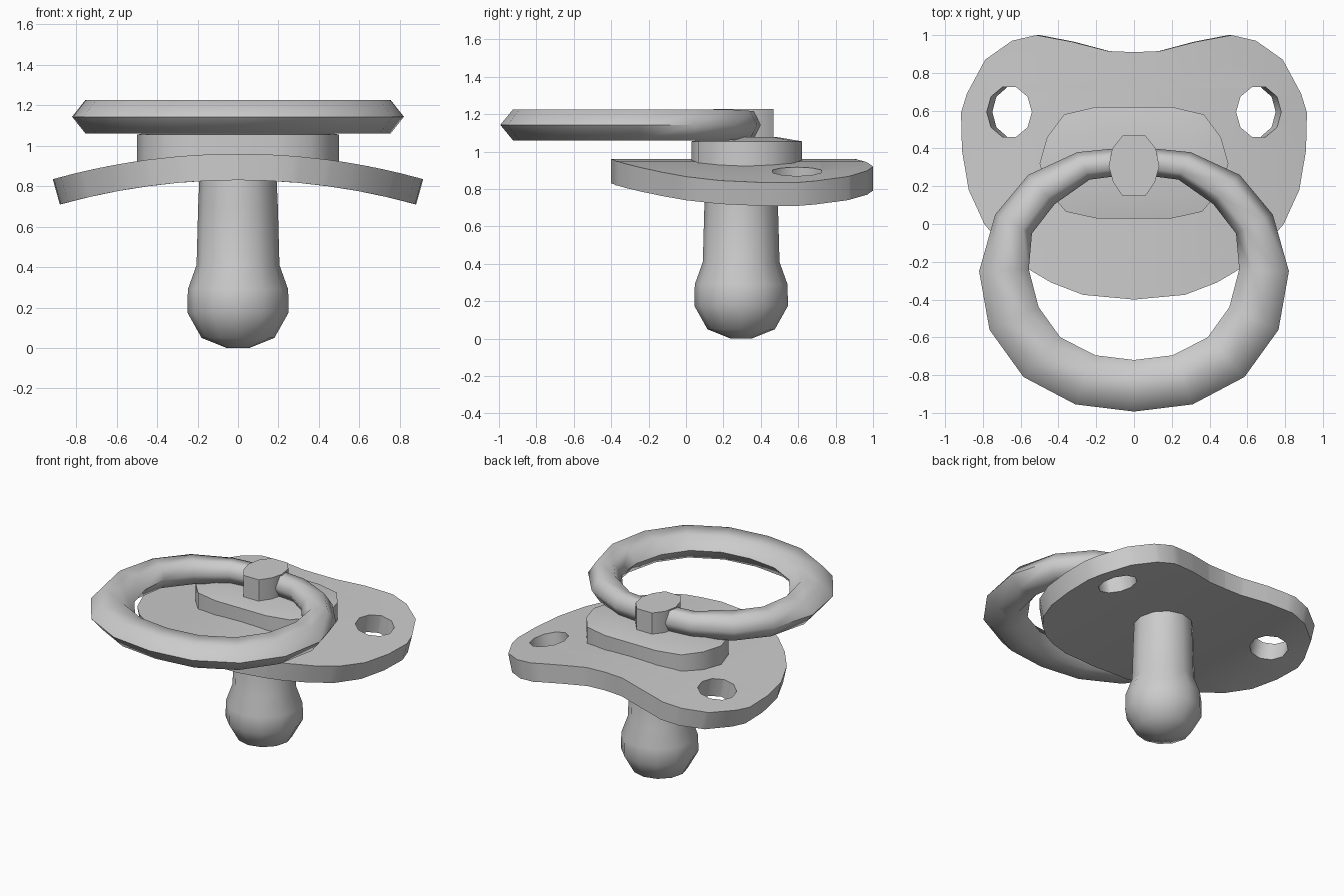
import bpy, bmesh
from math import sin, cos, pi, radians
from mathutils import Vector

if "Cube" in bpy.data.objects:
    bpy.data.objects.remove(bpy.data.objects["Cube"])


def finish(name, bm, angle=40):
    bmesh.ops.recalc_face_normals(bm, faces=bm.faces)
    me = bpy.data.meshes.new(name)
    bm.to_mesh(me)
    bm.free()
    ob = bpy.data.objects.new(name, me)
    bpy.context.collection.objects.link(ob)
    bpy.ops.object.select_all(action='DESELECT')
    ob.select_set(True)
    bpy.context.view_layer.objects.active = ob
    bpy.ops.object.shade_smooth_by_angle(angle=radians(angle))
    return ob


def mirrored(half):
    """Close a right-hand half outline across x = 0."""
    return half + [(-x, y) for x, y in reversed(half) if x > 1e-4]


def bridge(bm, rings, closed=False):
    for i in range(len(rings) if closed else len(rings) - 1):
        a, b = rings[i], rings[(i + 1) % len(rings)]
        for j in range(len(a)):
            k = (j + 1) % len(a)
            bm.faces.new((a[j], a[k], b[k], b[j]))


def prism(name, outline, z0, z1, dome=0.0):
    bm = bmesh.new()
    rings = [[bm.verts.new((x, y, z)) for x, y in outline] for z in (z0, z1)]
    bridge(bm, rings)
    bm.faces.new(rings[0][::-1])
    top = bm.faces.new(rings[1])
    if dome:
        bmesh.ops.recalc_face_normals(bm, faces=bm.faces)
        bmesh.ops.inset_region(bm, faces=[top], thickness=0.13)
        for v in top.verts:
            v.co.z += dome
    return finish(name, bm)


# Shield: flat outline with two holes, sliced in x and wrapped over a cylinder
R, T = 3.4, 0.13
shield = mirrored([(0, 0.91), (0.135, 0.915), (0.33, 0.965), (0.52, 1.0), (0.65, 0.97),
                   (0.795, 0.87), (0.895, 0.69), (0.927, 0.59), (0.922, 0.39), (0.885, 0.18),
                   (0.80, 0.0), (0.69, -0.13), (0.56, -0.24), (0.44, -0.31), (0.27, -0.375), (0, -0.4)])
holes = [[(s * 0.665 + 0.122 * cos(i * pi / 5), 0.593 + 0.138 * sin(i * pi / 5))
          for i in range(10)] for s in (-1, 1)]
cu = bpy.data.curves.new("shield_outline", 'CURVE')
cu.dimensions = '2D'
cu.fill_mode = 'BOTH'
cu.extrude = T / 2
for pts in [shield] + holes:
    sp = cu.splines.new('POLY')
    sp.points.add(len(pts) - 1)
    for p, (x, y) in zip(sp.points, pts):
        p.co = (x, y, 0, 1)
    sp.use_cyclic_u = True
tmp = bpy.data.objects.new("shield_outline", cu)
bpy.context.collection.objects.link(tmp)
bpy.context.view_layer.update()
flat = bpy.data.meshes.new_from_object(tmp.evaluated_get(bpy.context.evaluated_depsgraph_get()))
bm = bmesh.new()
bm.from_mesh(flat)
bpy.data.objects.remove(tmp)
bmesh.ops.remove_doubles(bm, verts=bm.verts, dist=1e-4)
for i in range(-5, 6):
    bmesh.ops.bisect_plane(bm, geom=bm.verts[:] + bm.edges[:] + bm.faces[:],
                           plane_co=(i * 0.155, 0, 0), plane_no=(1, 0, 0))
for v in bm.verts:
    a, r = v.co.x / R, R + v.co.z - T / 2
    v.co.x, v.co.z = r * sin(a), 0.96 - R + r * cos(a)
finish("shield", bm)

# Raised base plate and ring knob
base = mirrored([(0.2, 0.62), (0.37, 0.58), (0.46, 0.46), (0.5, 0.32),
                 (0.46, 0.18), (0.36, 0.065), (0.2, 0.03)])
prism("base_plate", base, 0.88, 1.055, dome=0.022)
knob = mirrored([(0.06, 0.468), (0.115, 0.4), (0.134, 0.305), (0.11, 0.22), (0.06, 0.148)])
prism("knob", knob, 1.0, 1.227)

# Handle ring: hexagonal section, narrowing towards the knob
outer = [(0, -0.993), (0.31, -0.955), (0.585, -0.81), (0.765, -0.56), (0.82, -0.25),
         (0.735, 0.05), (0.56, 0.26), (0.3, 0.38), (0, 0.41)]
inner = [(0, -0.72), (0.205, -0.695), (0.39, -0.6), (0.505, -0.44), (0.557, -0.24),
         (0.54, -0.05), (0.42, 0.105), (0.235, 0.235), (0, 0.265)]
bm = bmesh.new()
rings = []
for i, (o, n) in enumerate(zip(mirrored(outer), mirrored(inner))):
    o, n = Vector((*o, 0)), Vector((*n, 0))
    mid, half = (o + n) / 2, (o - n) / 2
    h = 0.075 if abs(i - 8) <= 1 else 0.083
    rings.append([bm.verts.new(mid + half * cos(k * pi / 3)
                               + Vector((0, 0, 1.143 + h * sin(k * pi / 3) / sin(pi / 3))))
                  for k in range(6)])
bridge(bm, rings, closed=True)
finish("handle_ring", bm, 65)

# Teat: turned profile
profile = [(0.055, 0), (0.18, 0.05), (0.25, 0.175), (0.248, 0.29), (0.205, 0.41),
           (0.197, 0.7), (0.188, 0.9)]
bm = bmesh.new()
rings = [[bm.verts.new((r * cos(k * pi / 6), 0.295 + r * sin(k * pi / 6), z)) for k in range(12)]
         for r, z in profile]
bridge(bm, rings)
bm.faces.new(rings[0])
bm.faces.new(rings[-1])
finish("teat", bm, 60)
